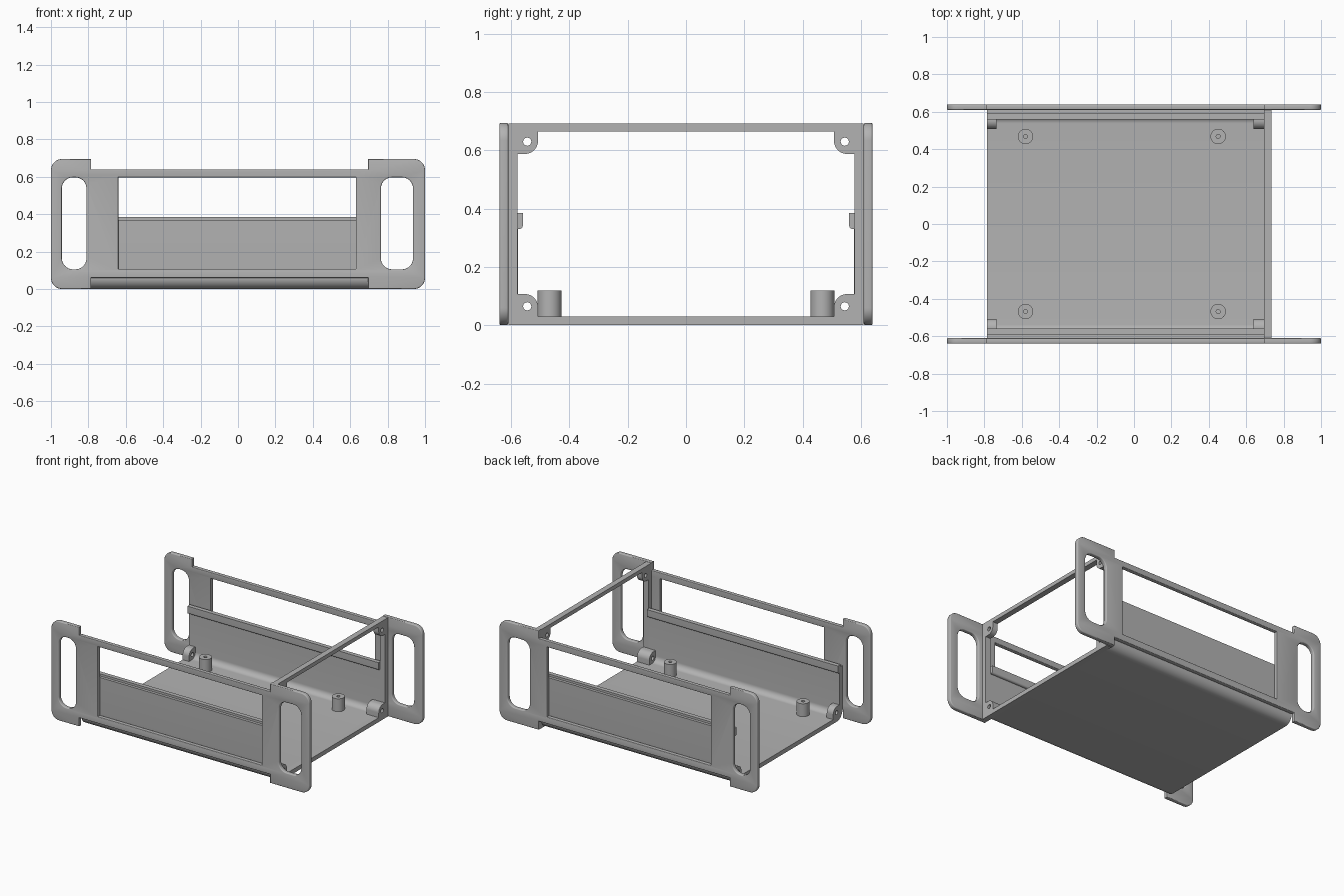
import bpy, bmesh, math
from mathutils import Matrix, Vector

if "Cube" in bpy.data.objects:
    bpy.data.objects.remove(bpy.data.objects["Cube"])

grey = bpy.data.materials.new("plain grey")
grey.diffuse_color = (0.45, 0.45, 0.45, 1)
grey.use_nodes = True
grey.node_tree.nodes["Principled BSDF"].inputs["Base Color"].default_value = grey.diffuse_color

# local (u, v, depth) -> world axes for each extrusion direction
AXES = {
    'x': Matrix(((0, 0, 1, 0), (1, 0, 0, 0), (0, 1, 0, 0), (0, 0, 0, 1))),
    'y': Matrix(((1, 0, 0, 0), (0, 0, -1, 0), (0, 1, 0, 0), (0, 0, 0, 1))),
    'z': Matrix.Identity(4),
}


def rounded(points, seg=10):
    """Outline from (u, v[, radius]) right-angled corners."""
    out, n = [], len(points)
    for i, p in enumerate(points):
        c = Vector(p[:2])
        r = p[2] if len(p) > 2 else 0
        if not r:
            out.append(c)
            continue
        da = (Vector(points[i - 1][:2]) - c).normalized()
        db = (Vector(points[(i + 1) % n][:2]) - c).normalized()
        m = c + r * (da + db)
        for k in range(seg + 1):
            t = math.pi / 2 * k / seg
            out.append(m - r * (db * math.cos(t) + da * math.sin(t)))
    return out


def rect(u0, u1, v0, v1, r=0):
    return rounded([(u0, v0, r), (u1, v0, r), (u1, v1, r), (u0, v1, r)])


def circle(u, v, r, n=32):
    return [Vector((u + r * math.cos(2 * math.pi * k / n),
                    v + r * math.sin(2 * math.pi * k / n))) for k in range(n)]


def mirrored(half):
    """Complete a profile that is symmetric about u = 0."""
    return half + [(-p[0],) + tuple(p[1:]) for p in reversed(half)]


def extrude(name, loops, axis, lo, hi, bevel=0.0):
    """Solid from outlines (first outer, rest holes) between lo and hi."""
    cu = bpy.data.curves.new(name, 'CURVE')
    cu.dimensions = '2D'
    cu.fill_mode = 'BOTH'
    cu.extrude = (hi - lo) / 2 - bevel
    cu.bevel_depth = bevel
    cu.bevel_resolution = 2
    cu.offset = -bevel
    for loop in loops:
        s = cu.splines.new('POLY')
        s.points.add(len(loop) - 1)
        for pt, co in zip(s.points, loop):
            pt.co = (co[0], co[1], 0, 1)
        s.use_cyclic_u = True
    tmp = bpy.data.objects.new(name + "_outline", cu)
    bpy.context.collection.objects.link(tmp)
    dg = bpy.context.evaluated_depsgraph_get()
    me = bpy.data.meshes.new_from_object(tmp.evaluated_get(dg))
    bpy.data.objects.remove(tmp)
    bm = bmesh.new()
    bm.from_mesh(me)
    bmesh.ops.remove_doubles(bm, verts=bm.verts, dist=1e-5)
    bmesh.ops.transform(bm, matrix=AXES[axis], verts=bm.verts)
    mid = (lo + hi) / 2
    bmesh.ops.translate(bm, verts=bm.verts,
                        vec=[mid if a == axis else 0 for a in 'xyz'])
    bmesh.ops.recalc_face_normals(bm, faces=bm.faces)
    bm.to_mesh(me)
    bm.free()
    me.name = name
    me.materials.clear()
    me.materials.append(grey)
    ob = bpy.data.objects.new(name, me)
    bpy.context.collection.objects.link(ob)
    return ob


X0, X1 = -0.785, 0.695          # ends of the tray

# side plates with handle ears, window and grip slots
plate = rounded([
    (-1, 0, .06), (X0, 0), (X0, .06), (X1, .06), (X1, 0), (1, 0, .06),
    (1, .695, .06), (X1, .695), (X1, .64), (X0, .64), (X0, .695), (-1, .695, .06)])
plate_loops = [plate, rect(-.64, .63, .108, .597),
               rect(-.942, -.81, .105, .597, .06),
               rect(.764, .936, .105, .597, .06)]
extrude("front_side_plate", plate_loops, 'y', -.64, -.61, .006)
extrude("back_side_plate", plate_loops, 'y', .61, .64, .006)

# tray: floor with curved corners and lipped low walls
tray = mirrored([
    (.61, 0, .06), (.61, .37), (.59, .37), (.59, .385), (.56, .385),
    (.56, .33, .013), (.577, .33), (.577, .03, .04)])
# order: right half going up and in, then mirrored left half going out and down
extrude("tray", [rounded(tray)], 'x', X0, X1)

# end frame with drilled corner gussets
opening = mirrored([
    (.508, .03), (.508, .107, .045), (.578, .107),
    (.578, .588), (.508, .588, .045), (.508, .665)])
holes = [circle(s * .545, z, .014) for s in (-1, 1) for z in (.065, .63)]
extrude("end_frame", [rect(-.61, .61, 0, .692), rounded(opening)] + holes,
        'x', X1, .735)

# screw bosses in the lower corners at both ends
for s, side in ((-1, "front"), (1, "back")):
    block = rounded([(s * .59, .02), (s * .59, .107),
                     (s * .508, .107, .045), (s * .508, .02)])
    for lo, hi, end in ((X0, -.735, "left"), (.64, X1, "right")):
        extrude(f"{side}_{end}_screw_boss",
                [block, circle(s * .545, .065, .014)], 'x', lo, hi)

    # board standoffs on the floor
    for x, end in ((-.58, "left"), (.45, "right")):
        extrude(f"{side}_{end}_standoff",
                [circle(x, s * .468, .041), circle(x, s * .468, .011, 16)],
                'z', .028, .12)

# smooth curved areas, keep edges sharp
bpy.ops.object.select_all(action='DESELECT')
for ob in bpy.context.collection.objects:
    ob.select_set(True)
    bpy.context.view_layer.objects.active = ob
bpy.ops.object.shade_smooth_by_angle(angle=math.radians(35))
